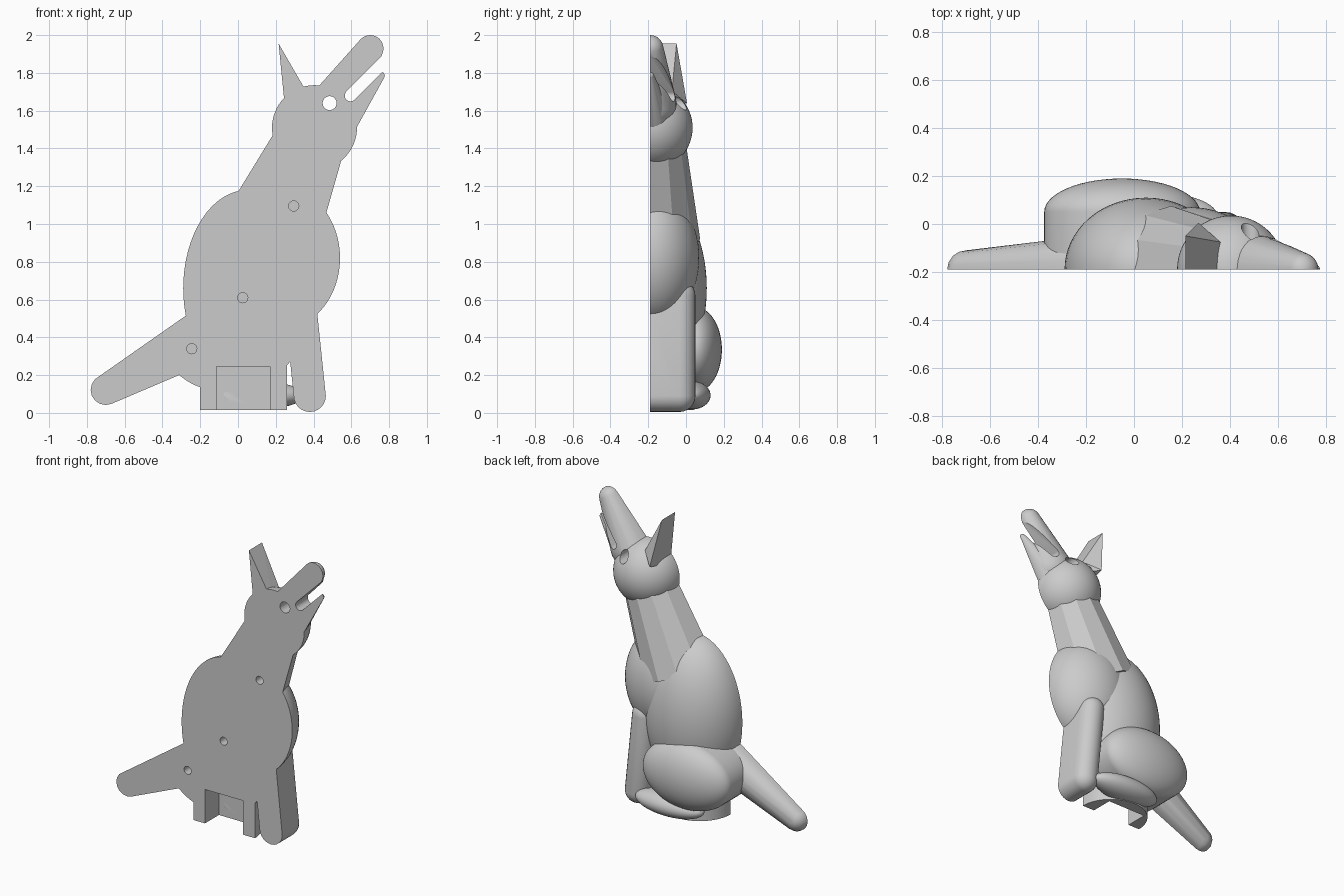
import bpy, bmesh
from mathutils import Vector, Matrix

CUT = -0.19  # flat back plane of the half figure
cube = bpy.data.objects.get("Cube")
if cube:
    bpy.data.objects.remove(cube, do_unlink=True)

gray = bpy.data.materials.new("plain_gray")
gray.use_nodes = True
gray.diffuse_color = (0.6, 0.6, 0.6, 1)
gray.node_tree.nodes["Principled BSDF"].inputs["Base Color"].default_value = gray.diffuse_color
parts, cutters = [], []


def finish(name, bm, group=parts, trim=True):
    """Trim the mesh at the flat plane, close it and make an object."""
    if trim:
        bmesh.ops.bisect_plane(bm, geom=bm.verts[:] + bm.edges[:] + bm.faces[:], dist=1e-5,
                               plane_co=(0, CUT, 0), plane_no=(0, -1, 0), clear_outer=True)
        bmesh.ops.holes_fill(bm, edges=[e for e in bm.edges if e.is_boundary], sides=0)
    bmesh.ops.recalc_face_normals(bm, faces=bm.faces[:])
    mesh = bpy.data.meshes.new(name)
    bm.to_mesh(mesh)
    bm.free()
    mesh.materials.append(gray)
    obj = bpy.data.objects.new(name, mesh)
    bpy.context.scene.collection.objects.link(obj)
    group.append(obj)
    return obj


def hull(name, points, **options):
    """Convex skin around points."""
    bm = bmesh.new()
    for p in points:
        bm.verts.new(p)
    res = bmesh.ops.convex_hull(bm, input=bm.verts[:])
    spare = {v for v in res["geom_interior"] + res["geom_unused"] if isinstance(v, bmesh.types.BMVert)}
    bmesh.ops.delete(bm, geom=list(spare), context="VERTS")
    return finish(name, bm, **options)


def ball(center, radii, segments=32):
    """Points of an ellipsoid."""
    bm = bmesh.new()
    place = Matrix.Translation(center) @ Matrix.Diagonal((*radii, 1))
    bmesh.ops.create_uvsphere(bm, u_segments=segments, v_segments=segments // 2, radius=1, matrix=place)
    points = [v.co.copy() for v in bm.verts]
    bm.free()
    return points


def ellipsoid(name, center, radii):
    bm = bmesh.new()
    place = Matrix.Translation(center) @ Matrix.Diagonal((*radii, 1))
    bmesh.ops.create_uvsphere(bm, u_segments=64, v_segments=32, radius=1, matrix=place)
    return finish(name, bm)


def tapered(name, a, ra, b, rb, segments=32):
    """Round-ended cone lying on the flat plane, from (x, z) to (x, z)."""
    return hull(name, ball((a[0], CUT, a[1]), (ra,) * 3, segments)
                + ball((b[0], CUT, b[1]), (rb,) * 3, segments))


def cone(name, a, b, ra, rb, segments, **options):
    a, b = Vector(a), Vector(b)
    bm = bmesh.new()
    turn = (b - a).to_track_quat("Z", "Y").to_matrix().to_4x4()
    bmesh.ops.create_cone(bm, cap_ends=True, segments=segments, radius1=ra, radius2=rb,
                          depth=(b - a).length, matrix=Matrix.Translation((a + b) / 2) @ turn)
    return finish(name, bm, **options)


# Torso, neck and head
ellipsoid("body", (0.05, CUT, 0.66), (0.34, 0.30, 0.52))
ellipsoid("chest", (0.24, CUT, 0.82), (0.30, 0.26, 0.37))
cone("neck", (0.155, CUT, 0.92), (0.405, CUT, 1.49), 0.265, 0.18, 12)
ellipsoid("head", (0.405, CUT, 1.51), (0.225, 0.225, 0.225))

# Open muzzle
tapered("upper_snout", (0.53, 1.635), 0.14, (0.70, 1.93), 0.07)
tapered("lower_jaw", (0.53, 1.57), 0.115, (0.757, 1.785), 0.02)

# Pointed ear
hull("ear", [(0.215, CUT, 1.955), (0.215, -0.05, 1.955), (0.25, CUT, 1.6),
             (0.403, CUT, 1.63), (0.36, -0.075, 1.70), (0.27, 0.005, 1.64)], trim=False)

# Legs, with the hidden side filled back to the flat plane
leg = []
thigh = []
for y in (-0.035, -0.4):
    leg += ball((0.38, y, 0.09), (0.085,) * 3, 24) + ball((0.325, y, 0.62), (0.085,) * 3, 24)
for y in (0.05, -0.4):
    thigh += ball((-0.05, y, 0.335), (0.325, 0.14, 0.225), 56)
hull("front_leg", leg)
hull("thigh", thigh)
ellipsoid("hind_foot", (0.10, 0.03, 0.093), (0.25, 0.10, 0.075))

# Tail and round stand
tapered("tail", (-0.20, 0.40), 0.14, (-0.70, 0.122), 0.08, 16)
cone("stand", (0.03, CUT, 0.015), (0.03, CUT, 0.3), 0.23, 0.23, 48)

# Cutters: eye, peg holes, mouth slot and stand socket
tool = dict(group=cutters, trim=False)
cone("eye_cutter", (0.485, -0.5, 1.64), (0.485, 0.4, 1.64), 0.037, 0.037, 24, **tool)
for x, z in ((0.295, 1.095), (0.025, 0.61), (-0.245, 0.34)):
    cone("peg_cutter", (x, -0.3, z), (x, CUT + 0.12, z), 0.027, 0.027, 20, **tool)
slot = []
for x, z in ((0.596, 1.68), (0.9, 1.984)):
    for y in (-0.5, 0.4):
        slot += [Vector((x, y, z)) + Matrix.Rotation(k * 0.3142, 3, "Y") @ Vector((0.031, 0, 0))
                 for k in range(20)]
hull("mouth_cutter", slot, **tool)
hull("socket_cutter", [(x, y, z) for x in (-0.115, 0.17) for y in (-0.4, CUT + 0.15)
                       for z in (-0.1, 0.245)], **tool)

# Apply the cuts, then shade
for obj in parts:
    for tool_obj in cutters:
        tool_obj.hide_render = True
        mod = obj.modifiers.new("cut", "BOOLEAN")
        mod.operation, mod.solver, mod.object = "DIFFERENCE", "EXACT", tool_obj
bpy.context.view_layer.update()
graph = bpy.context.evaluated_depsgraph_get()
meshes = [bpy.data.meshes.new_from_object(obj.evaluated_get(graph)) for obj in parts]
for obj, mesh in zip(parts, meshes):
    obj.modifiers.clear()
    obj.data = mesh
for tool_obj in cutters:
    bpy.data.objects.remove(tool_obj, do_unlink=True)
bpy.ops.object.select_all(action="DESELECT")
for obj in parts:
    if obj.name not in ("neck", "ear"):
        obj.select_set(True)
        bpy.context.view_layer.objects.active = obj
bpy.ops.object.shade_smooth_by_angle(angle=0.5)
